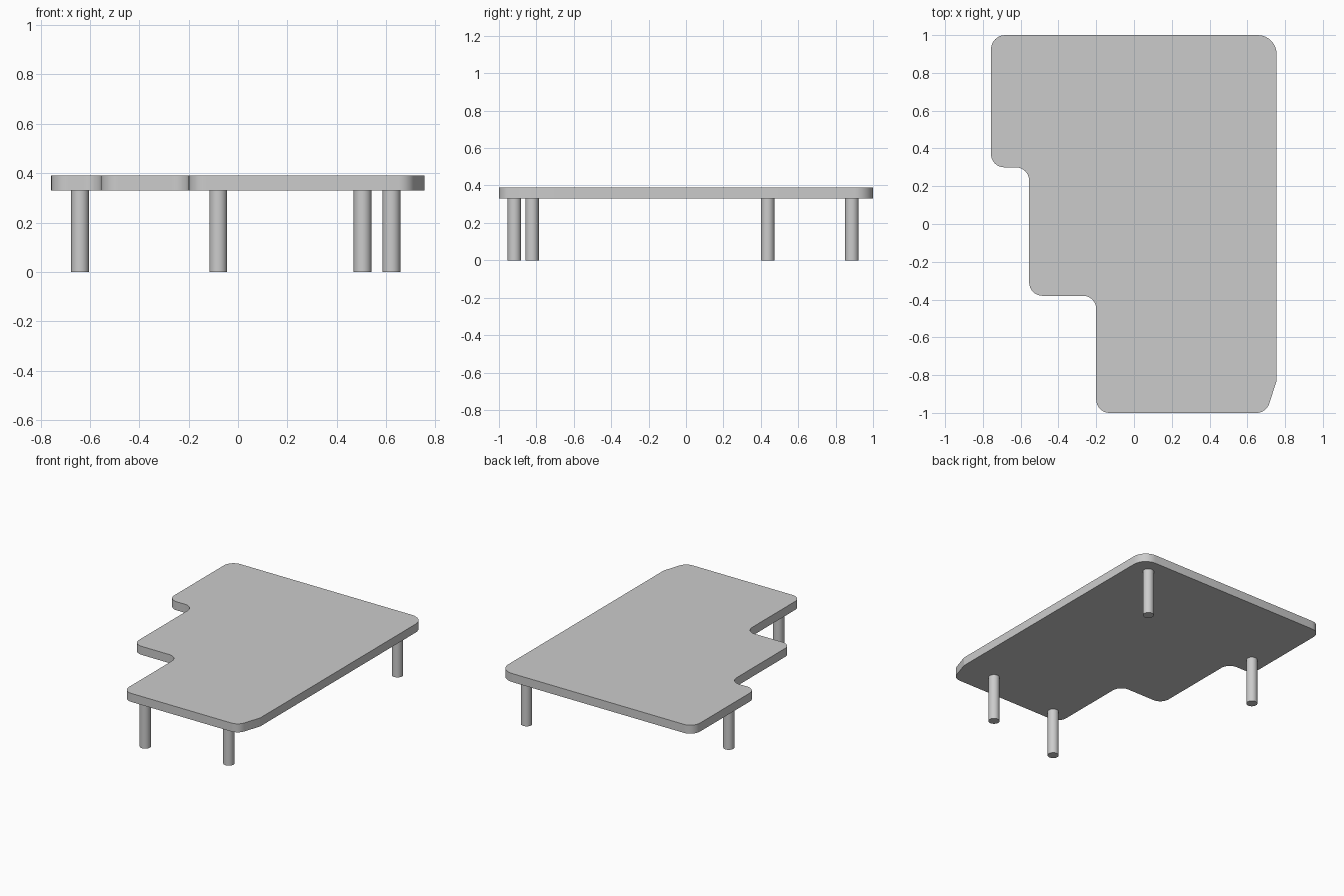
import bpy
import bmesh
import math
from mathutils import Vector

cube = bpy.data.objects.get("Cube")
if cube:
    bpy.data.objects.remove(cube, do_unlink=True)

grey = bpy.data.materials.new("plain grey")
grey.use_nodes = True
grey.diffuse_color = (0.6, 0.6, 0.6, 1)
grey.node_tree.nodes["Principled BSDF"].inputs["Base Color"].default_value = (0.6, 0.6, 0.6, 1)

UNDERSIDE, TOP = 0.33, 0.39
LEG_RADIUS = 0.036


def fillet(before, corner, after, radius, steps=8):
    """Points of an arc tangent to both sides of a corner."""
    a, b = (before - corner).normalized(), (after - corner).normalized()
    half = a.angle(b) / 2
    centre = corner + (a + b).normalized() * radius / math.sin(half)
    start = corner + a * radius / math.tan(half) - centre
    end = corner + b * radius / math.tan(half) - centre
    sweep = math.pi - 2 * half
    return [centre + (start * math.sin(sweep * (1 - i / steps))
                      + end * math.sin(sweep * i / steps)) / math.sin(sweep)
            for i in range(steps + 1)]


def finish(bm, name):
    bmesh.ops.recalc_face_normals(bm, faces=bm.faces)
    mesh = bpy.data.meshes.new(name)
    bm.to_mesh(mesh)
    bm.free()
    mesh.materials.append(grey)
    obj = bpy.data.objects.new(name, mesh)
    bpy.context.collection.objects.link(obj)
    bpy.ops.object.select_all(action="DESELECT")
    obj.select_set(True)
    bpy.context.view_layer.objects.active = obj
    bpy.ops.object.shade_smooth_by_angle(angle=math.radians(40))
    return obj


# Stepped table top: corner x, y and rounding radius
corners = [
    (-0.20, -1.0, 0.07), (0.70, -1.0, 0.07), (0.755, -0.83, 0.02),
    (0.755, 1.0, 0.10), (-0.757, 1.0, 0.075), (-0.757, 0.30, 0.07),
    (-0.555, 0.30, 0.07), (-0.555, -0.38, 0.07), (-0.20, -0.38, 0.07),
]
points = [Vector(c[:2]) for c in corners]
outline = []
for i, (x, y, radius) in enumerate(corners):
    outline += fillet(points[i - 1], points[i], points[(i + 1) % len(points)], radius)

bm = bmesh.new()
base = bm.faces.new([bm.verts.new((p.x, p.y, UNDERSIDE)) for p in outline])
raised = bmesh.ops.extrude_face_region(bm, geom=[base], use_keep_orig=True)["geom"]
bmesh.ops.translate(bm, vec=(0, 0, TOP - UNDERSIDE),
                    verts=[v for v in raised if isinstance(v, bmesh.types.BMVert)])
finish(bm, "table_top")

# Four round legs
legs = {
    "front_right_leg": (-0.08, -0.918),
    "front_left_leg": (0.505, -0.823),
    "back_right_leg": (-0.64, 0.437),
    "back_left_leg": (0.622, 0.887),
}
for name, (x, y) in legs.items():
    bm = bmesh.new()
    bmesh.ops.create_cone(bm, cap_ends=True, segments=32, radius1=LEG_RADIUS,
                          radius2=LEG_RADIUS, depth=UNDERSIDE)
    leg = finish(bm, name)
    leg.location = (x, y, UNDERSIDE / 2)
